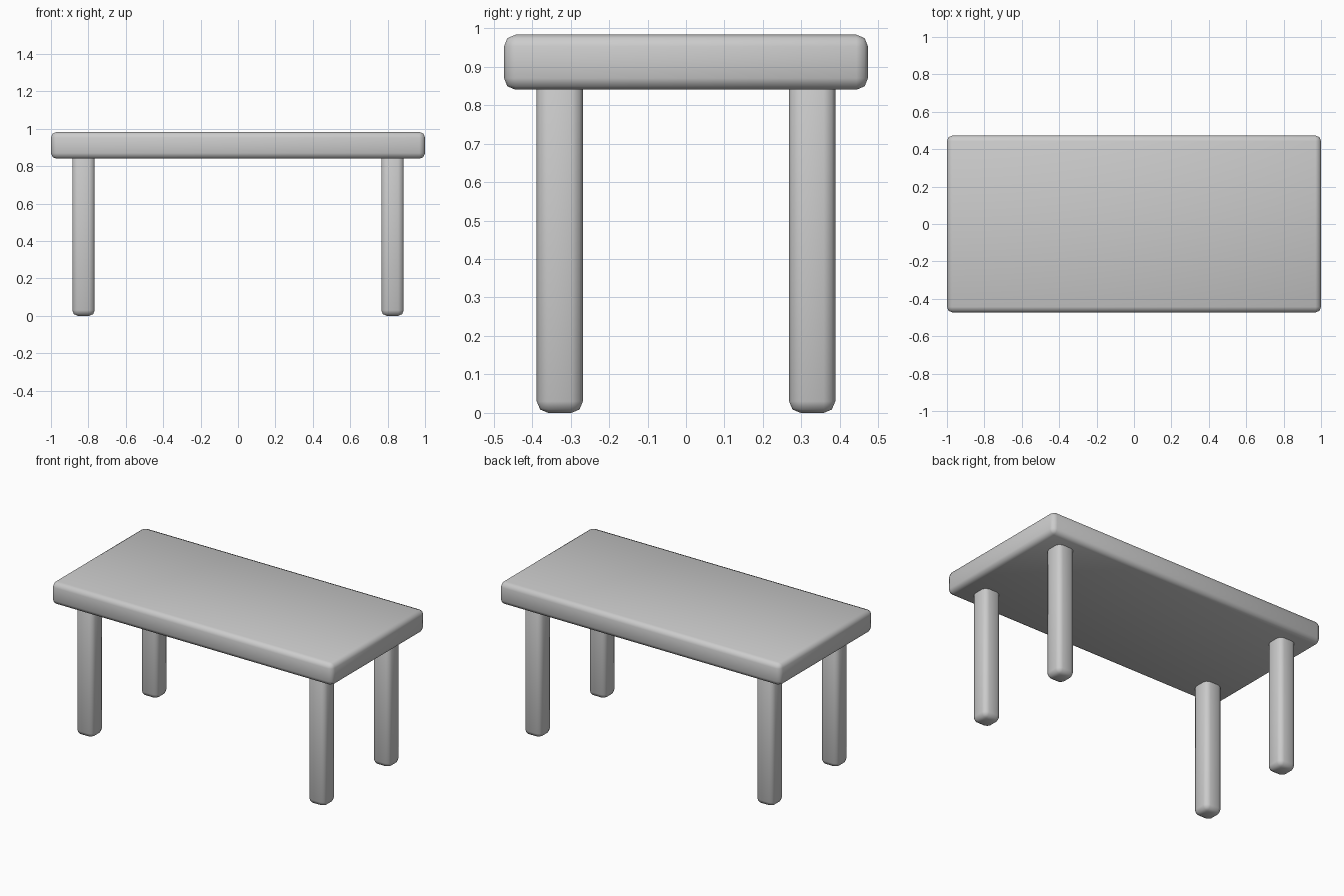
import bpy

if "Cube" in bpy.data.objects:
    bpy.data.objects.remove(bpy.data.objects["Cube"])

BEVEL = 0.03


def rounded_box(name, center, size):
    """Box with softly bevelled, smooth-shaded edges."""
    bpy.ops.mesh.primitive_cube_add(size=1, location=center)
    ob = bpy.context.object
    ob.name = name
    ob.scale = size
    bpy.ops.object.transform_apply(location=False, rotation=False, scale=True)
    bev = ob.modifiers.new("Rounded edges", 'BEVEL')
    bev.width = BEVEL
    bev.segments = 2
    bpy.ops.object.modifier_apply(modifier=bev.name)
    bpy.ops.object.shade_smooth_by_angle(angle=0.9)
    return ob


# Table top
TOP_LOW, TOP_HIGH = 0.84, 0.983
rounded_box("table_top", (0, 0, (TOP_LOW + TOP_HIGH) / 2),
            (2.0, 0.946, TOP_HIGH - TOP_LOW))

# Four legs, set slightly into the underside of the top
LEG_H = TOP_LOW + 0.03
for fb, sy in (("front", -1), ("back", 1)):
    for lr, sx in (("left", -1), ("right", 1)):
        rounded_box(f"{fb}_{lr}_leg", (sx * 0.826, sy * 0.328, LEG_H / 2),
                    (0.12, 0.12, LEG_H))
